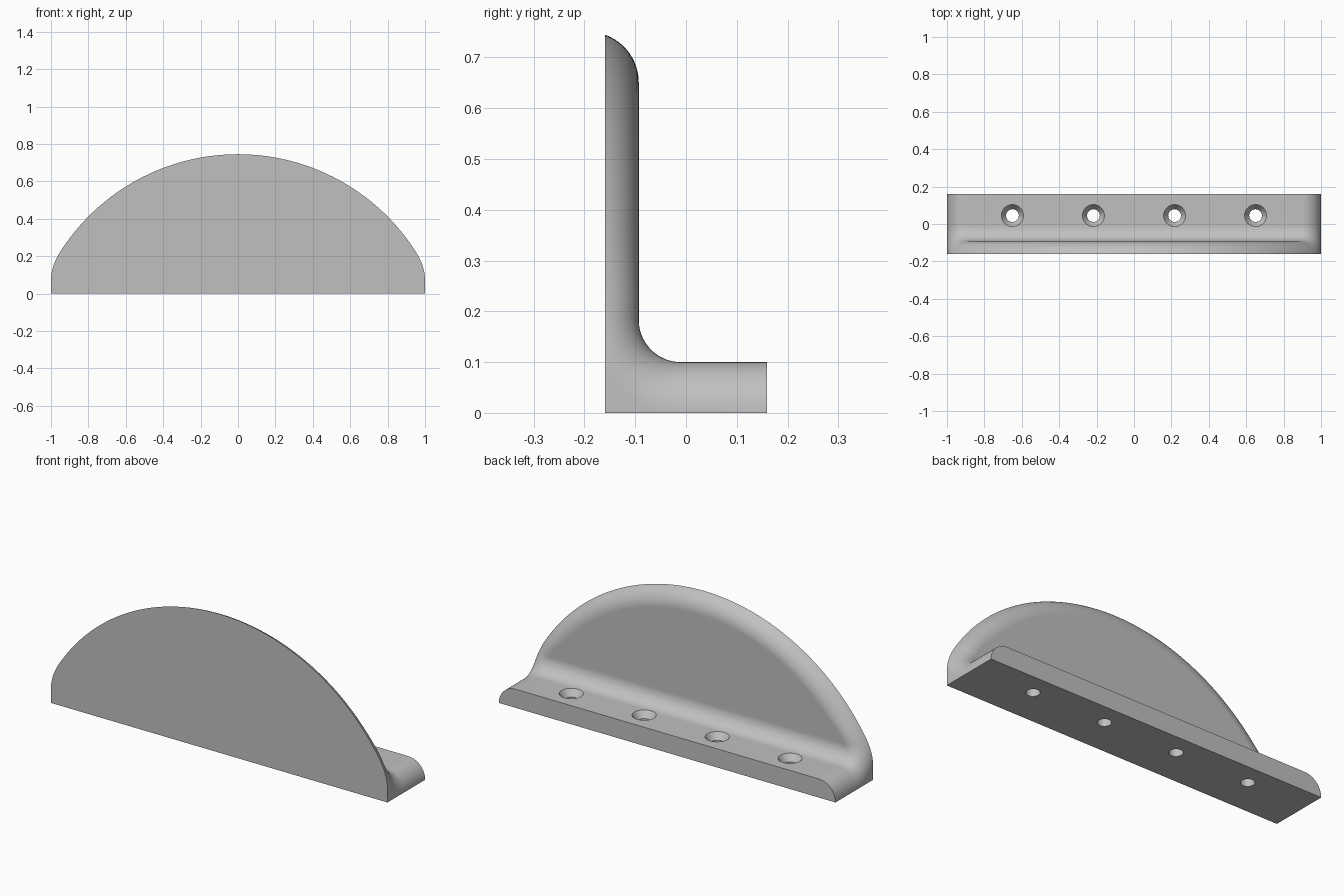
import bpy, bmesh, math
from mathutils import Vector

if "Cube" in bpy.data.objects:
    bpy.data.objects.remove(bpy.data.objects["Cube"])

FRONT, BACK = -0.16, 0.16        # front and back planes
THICK, FLANGE = 0.067, 0.10      # plate and flange thickness
ROUND, FILLET = 0.10, 0.083      # edge roundover and inner fillet
APEX, ARC_R = 0.745, 1.127       # top of the plate and its arc radius
ARC_Z = APEX - ARC_R
FACE_Y = FRONT + THICK
CY, CZ = FACE_Y + FILLET, FLANGE + FILLET
STEPS = 12


def half_width(z):
    """Plate outline: upright side, soft corner, then the big arc."""
    if z <= 0.07:
        return 1.0
    if z < 0.21:
        return 1 - (1 - half_width(0.21)) * ((z - 0.07) / 0.14) ** 2
    return math.sqrt(max(ARC_R ** 2 - (z - ARC_Z) ** 2, 0))


def section(depth_max, place):
    """One row of the skin, from the middle face out over the roundover."""
    t0 = math.asin(1 - depth_max / ROUND)
    row = []
    for k in range(STEPS + 1):
        t = math.pi / 2 + (t0 - math.pi / 2) * k / STEPS
        depth = ROUND * (1 - math.sin(t))
        inset = ROUND * (math.cos(t0) - math.cos(t))
        row.append(place(depth, inset))
    return row


def bent_row(a):
    """Row in the fillet between plate and flange."""
    limit = min(ROUND, (CY - FRONT) / max(math.cos(a), 0.01) - FILLET)

    def place(d, e):
        z_out = CZ - (FILLET + limit) * math.sin(a)
        return Vector((half_width(z_out) - e, CY - (FILLET + d) * math.cos(a),
                       CZ - (FILLET + d) * math.sin(a)))
    return section(limit, place)


def plate_row(a):
    """Row on the plate, a = angle of the outline normal from vertical."""
    x, z = ARC_R * math.sin(a), ARC_Z + ARC_R * math.cos(a)
    w = min((z - CZ) / 0.2, 1)
    w = w * w * (3 - 2 * w)
    dx, dz = 1 - w + w * math.sin(a), w * math.cos(a)
    return section(THICK, lambda d, e: Vector((x - e * dx, FACE_Y - d, z - e * dz)))


# Rows from the back of the flange, through the fillet, up to the apex
rows = [section(ROUND, lambda d, e: Vector((1 - e, BACK, FLANGE - d)))]
split = math.acos((CY - FRONT) / (FILLET + ROUND))
lower = [math.pi / 2 + (split - math.pi / 2) * i / 10 for i in range(11)]
upper = [split * (1 - i / 8) for i in range(1, 9)]
rows += [bent_row(a) for a in lower + upper]
first_front = len(lower)         # row whose outer end reaches the front plane
start = math.acos((0.21 - ARC_Z) / ARC_R)
rows += [plate_row(start * (1 - i / 48)) for i in range(49)]

bm = bmesh.new()
right = [[bm.verts.new(p) for p in row] for row in rows]
left = [[bm.verts.new((-p.x, p.y, p.z)) for p in row] for row in rows]
corner_r = bm.verts.new((1, FRONT, 0))
corner_l = bm.verts.new((-1, FRONT, 0))

# Back skin: left roundover, middle face, right roundover
grid = [l[::-1] + r for l, r in zip(left, right)]
for low, high in zip(grid, grid[1:]):
    for k in range(len(low) - 1):
        bm.faces.new((low[k], low[k + 1], high[k + 1], high[k]))

# Flat closing faces: flange back, underside, front, and both ends
edge_r, edge_l = [r[-1] for r in right], [r[-1] for r in left]
bm.faces.new(grid[0])
bm.faces.new((edge_r[0], edge_r[1], corner_r, corner_l, edge_l[1], edge_l[0]))
bm.faces.new([corner_r] + edge_r[first_front:] + edge_l[first_front:][::-1] + [corner_l])
for edge, corner in ((edge_r, corner_r), (edge_l, corner_l)):
    bm.faces.new(edge[1:first_front + 1] + [corner])
bmesh.ops.remove_doubles(bm, verts=bm.verts[:], dist=0.00005)
bmesh.ops.dissolve_degenerate(bm, edges=bm.edges[:], dist=0.00001)
bmesh.ops.recalc_face_normals(bm, faces=bm.faces[:])

mesh = bpy.data.meshes.new("bracket")
bm.to_mesh(mesh)
bm.free()
bracket = bpy.data.objects.new("bracket", mesh)
bpy.context.collection.objects.link(bracket)

grey = bpy.data.materials.new("light grey")
grey.use_nodes = True
colour = (0.53, 0.53, 0.53, 1)
grey.diffuse_color = colour
grey.node_tree.nodes["Principled BSDF"].inputs["Base Color"].default_value = colour
mesh.materials.append(grey)

# Countersunk screw holes: one lathed cutter per hole
HOLE, HEAD, SINK = 0.034, 0.059, 0.035
bm = bmesh.new()
for x in (-0.65, -0.217, 0.217, 0.65):
    rings = []
    for r, z in ((HOLE, -0.05), (HOLE, FLANGE - SINK), (HEAD, FLANGE), (HEAD, 0.16)):
        rings.append([bm.verts.new((x + r * math.cos(math.tau * i / 40),
                                    0.045 + r * math.sin(math.tau * i / 40), z))
                      for i in range(40)])
    for a, b in zip(rings, rings[1:]):
        for i in range(40):
            j = (i + 1) % 40
            bm.faces.new((a[i], a[j], b[j], b[i]))
    bm.faces.new(rings[0][::-1])
    bm.faces.new(rings[-1])
cut_mesh = bpy.data.meshes.new("hole_cutter")
bm.to_mesh(cut_mesh)
bm.free()
cut_mesh.materials.append(grey)
cutter = bpy.data.objects.new("hole_cutter", cut_mesh)
bpy.context.collection.objects.link(cutter)

holes = bracket.modifiers.new("screw_holes", 'BOOLEAN')
holes.operation = 'DIFFERENCE'
holes.solver = 'EXACT'
holes.object = cutter
bpy.ops.object.select_all(action='DESELECT')
bracket.select_set(True)
bpy.context.view_layer.objects.active = bracket
bpy.ops.object.modifier_apply(modifier=holes.name)
bpy.data.objects.remove(cutter)

# Smooth curves, crisp rims
bpy.ops.object.shade_smooth_by_angle(angle=math.radians(30))
normals = bracket.modifiers.new("even_shading", 'WEIGHTED_NORMAL')
normals.keep_sharp = True
